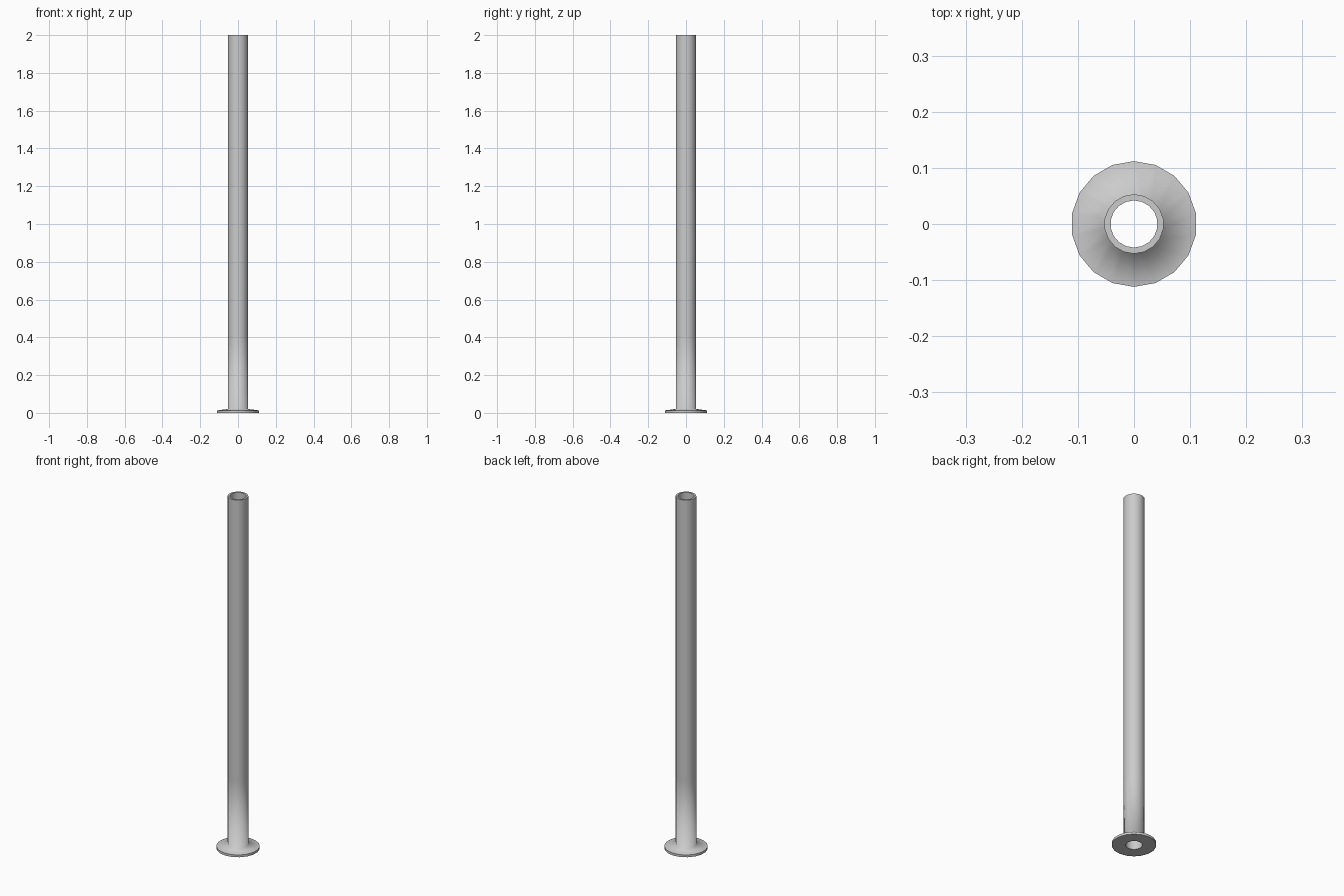
import bpy, bmesh, math

if "Cube" in bpy.data.objects:
    bpy.data.objects.remove(bpy.data.objects["Cube"])

SIDES = 18

# Closed cross-section (radius, height): outer flange, tube wall, rim, bore
profile = [
    (0.042, 0.0), (0.112, 0.0),        # underside
    (0.112, 0.013),                    # flange edge
    (0.053, 0.021),                    # sloped flange top meets tube
    (0.053, 0.40), (0.053, 2.0),       # outer tube wall
    (0.042, 2.0),                      # top rim
]
# Profile rings that stay crisp; the flange-to-tube join is smooth
sharp_rings = {0, 1, 2, 5, 6}

bm = bmesh.new()
rings = []
for r, z in profile:
    rings.append([bm.verts.new((r * math.sin(2 * math.pi * k / SIDES),
                                r * math.cos(2 * math.pi * k / SIDES), z))
                  for k in range(SIDES)])

# Skin neighbouring rings, closing the section through the bore
for i, a in enumerate(rings):
    b = rings[(i + 1) % len(rings)]
    for k in range(SIDES):
        n = (k + 1) % SIDES
        bm.faces.new((a[k], a[n], b[n], b[k])).smooth = True
bmesh.ops.recalc_face_normals(bm, faces=bm.faces)

# Crisp edges around the rims
for i in sharp_rings:
    for k in range(SIDES):
        edge = bm.edges.get((rings[i][k], rings[i][(k + 1) % SIDES]))
        edge.smooth = False

mesh = bpy.data.meshes.new("flanged_pole")
bm.to_mesh(mesh)
bm.free()
pole = bpy.data.objects.new("flanged_pole", mesh)
bpy.context.collection.objects.link(pole)
